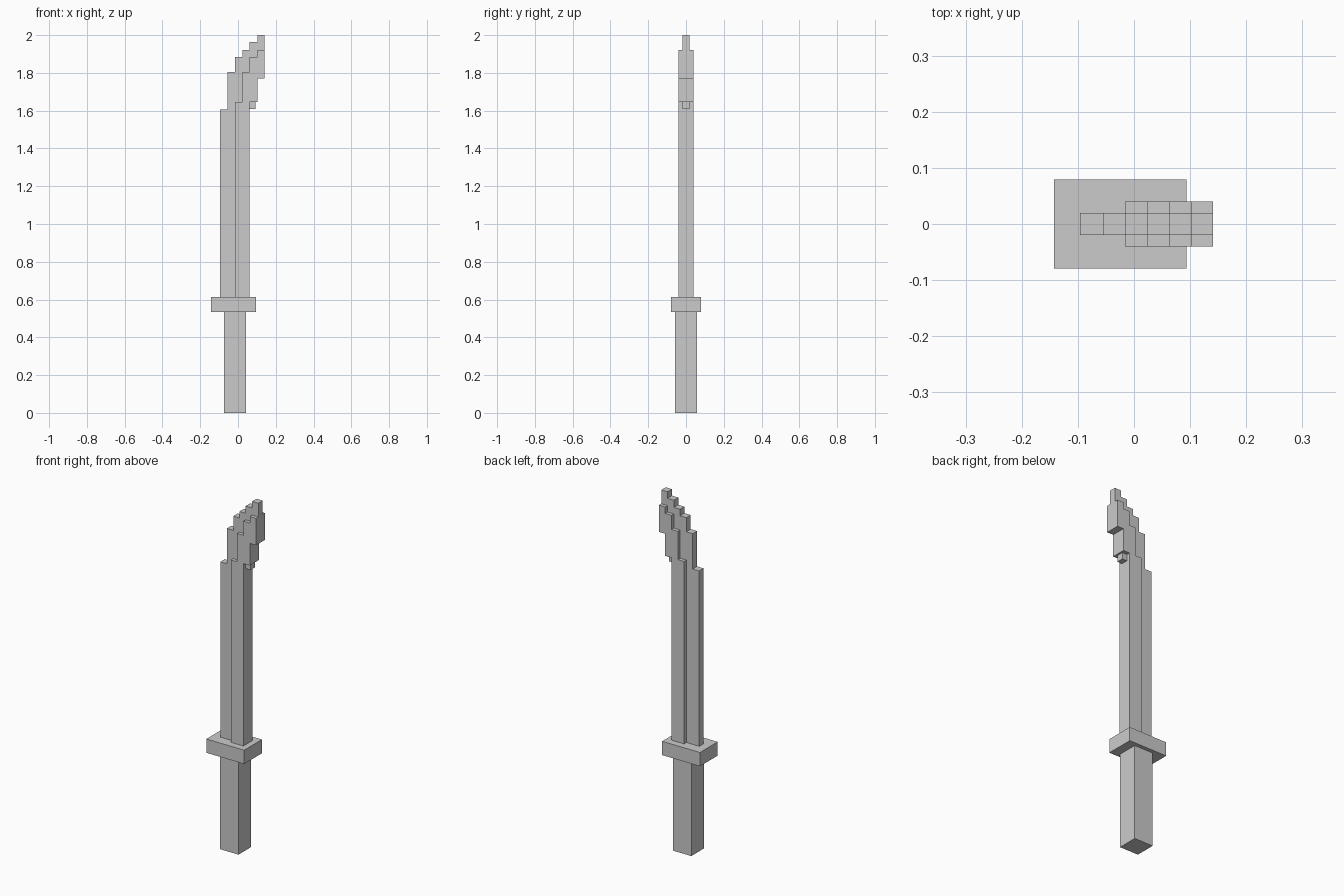
import bpy
import bmesh

if "Cube" in bpy.data.objects:
    bpy.data.objects.remove(bpy.data.objects["Cube"])


def extrude_profile(name, points, half_depth):
    """Solid made from an x/z outline, extruded symmetrically along y."""
    bm = bmesh.new()
    face = bm.faces.new([bm.verts.new((x, -half_depth, z)) for x, z in points])
    res = bmesh.ops.extrude_face_region(bm, geom=[face])
    verts = [g for g in res["geom"] if isinstance(g, bmesh.types.BMVert)]
    bmesh.ops.translate(bm, verts=verts, vec=(0, 2 * half_depth, 0))
    bmesh.ops.recalc_face_normals(bm, faces=bm.faces[:])
    mesh = bpy.data.meshes.new(name)
    bm.to_mesh(mesh)
    bm.free()
    obj = bpy.data.objects.new(name, mesh)
    bpy.context.collection.objects.link(obj)
    return obj


def box(name, x0, x1, z0, z1, half_depth):
    return extrude_profile(name, [(x0, z0), (x1, z0), (x1, z1), (x0, z1)], half_depth)


def stairs(xs, zs):
    """Stepped line: each zs[i] is the top of the column xs[i]..xs[i+1]."""
    pts = []
    for i, z in enumerate(zs):
        pts += [(xs[i], z), (xs[i + 1], z)]
    return pts


BASE = 0.613
XS = [-0.0965, -0.0555, -0.016, 0.023, 0.062, 0.102, 0.141]

# Grip and guard
box("handle", -0.073, 0.043, 0.0, 0.535, 0.057)
box("guard", -0.143, 0.094, 0.535, BASE, 0.079)

# Thick blade body with a stepped, curved tip
body_top = stairs(XS[2:], [1.645, 1.805, 1.885, 1.922])
body_right = [(XS[6], 1.77), (XS[5], 1.77), (XS[5], 1.645), (XS[4], 1.645), (XS[4], BASE)]
extrude_profile("blade_body", [(XS[2], BASE)] + body_top + body_right, 0.04)

# Thin cutting edge following the body's stepped outline
edge_top = stairs(XS, [1.605, 1.805, 1.885, 1.922, 1.963, 2.0])
extrude_profile("blade_edge",
                [(XS[0], BASE)] + edge_top + body_top[::-1] + [(XS[2], BASE)], 0.0195)

# Small barb on the back of the blade
box("blade_barb", XS[4], 0.092, 1.609, 1.645, 0.0195)
